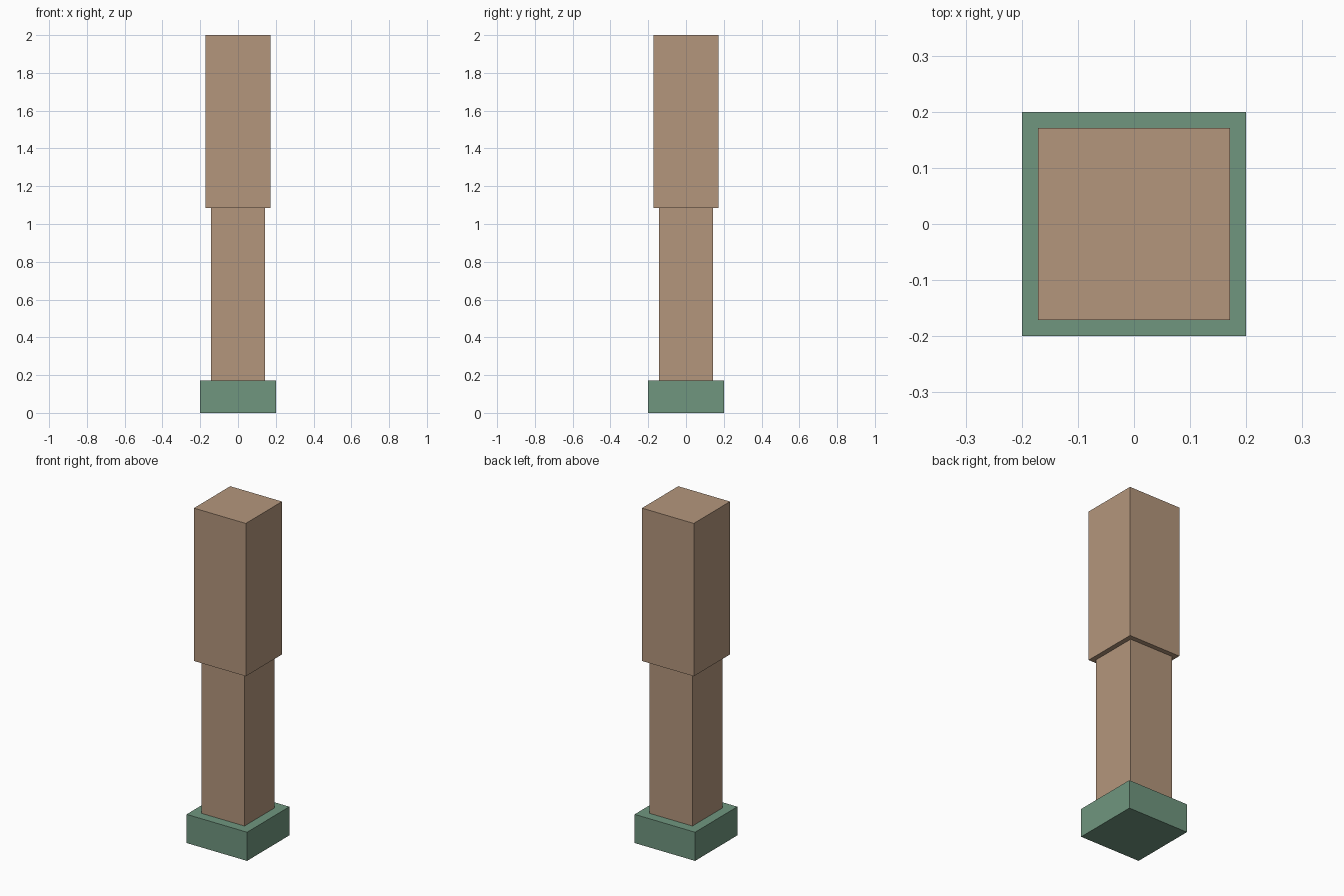
import bpy

if "Cube" in bpy.data.objects:
    bpy.data.objects.remove(bpy.data.objects["Cube"])

U = 2 / 70  # modelling unit: the whole column is 70 units tall


def material(name, rgb):
    mat = bpy.data.materials.new(name)
    mat.diffuse_color = (*rgb, 1)
    mat.use_nodes = True
    mat.node_tree.nodes["Principled BSDF"].inputs["Base Color"].default_value = mat.diffuse_color
    return mat


def block(name, width, bottom, top, mat):
    """Square block centred on the vertical axis, sized in units."""
    bpy.ops.mesh.primitive_cube_add(size=1, location=(0, 0, (bottom + top) / 2 * U))
    obj = bpy.context.object
    obj.name = name
    obj.scale = (width * U, width * U, (top - bottom) * U)
    bpy.ops.object.transform_apply(location=False, rotation=False, scale=True)
    obj.data.materials.append(mat)
    return obj


tan = material("tan", (0.456, 0.305, 0.202))
green = material("muted green", (0.162, 0.305, 0.212))

# Wide foot, slim lower shaft and thicker upper shaft
block("foot", 14, 0, 6, green)
block("lower_shaft", 10, 6, 38, tan)
block("upper_shaft", 12, 38, 70, tan)
